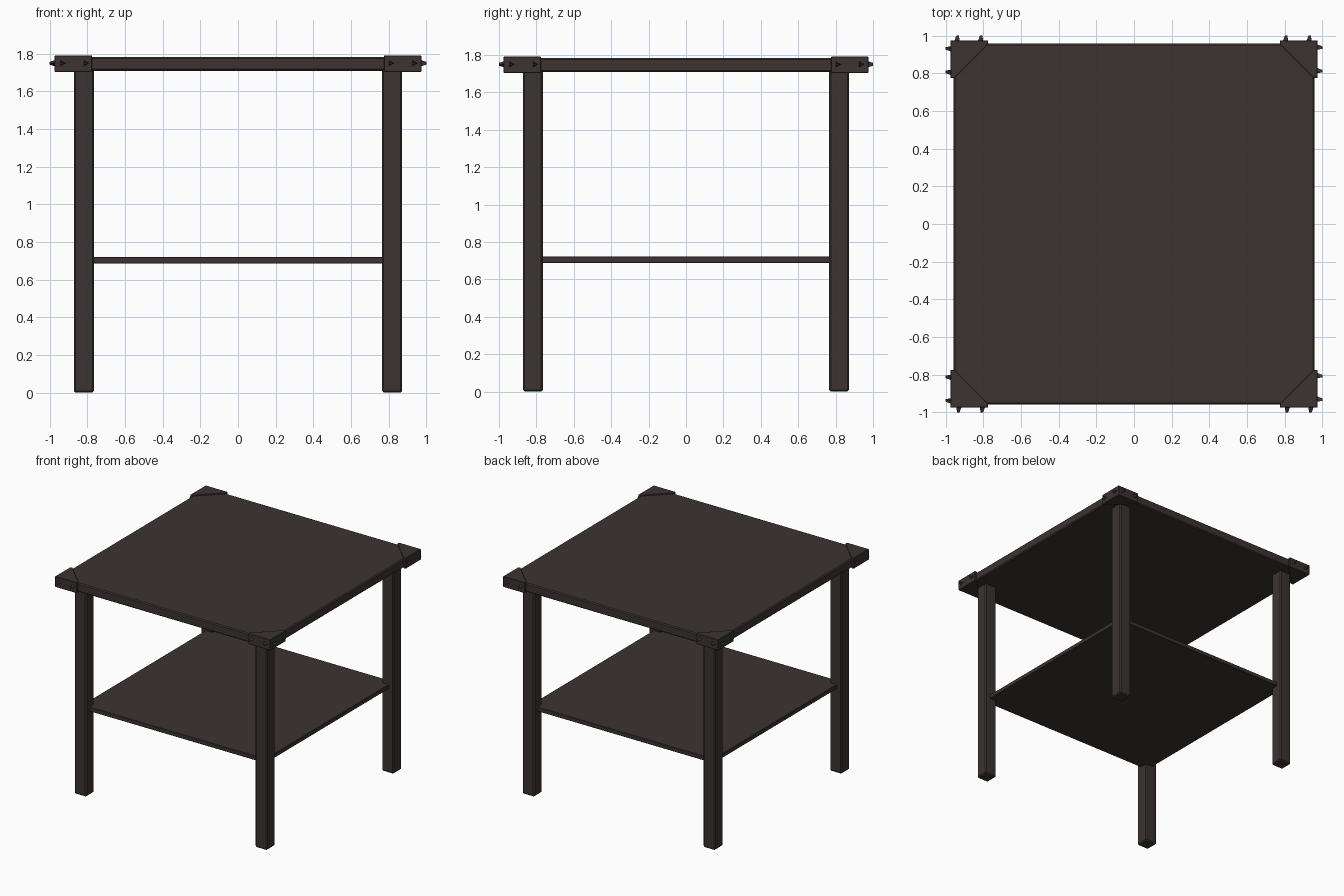
import bpy, bmesh, math
from mathutils import Matrix, Vector

if "Cube" in bpy.data.objects:
    bpy.data.objects.remove(bpy.data.objects["Cube"])

# Single dark wood colour
wood = bpy.data.materials.new("dark brown wood")
wood.diffuse_color = (0.043, 0.034, 0.033, 1)
wood.use_nodes = True
wood.node_tree.nodes["Principled BSDF"].inputs["Base Color"].default_value = wood.diffuse_color


def finish(name, bm):
    bmesh.ops.recalc_face_normals(bm, faces=bm.faces)
    me = bpy.data.meshes.new(name)
    bm.to_mesh(me)
    bm.free()
    me.materials.append(wood)
    ob = bpy.data.objects.new(name, me)
    bpy.context.collection.objects.link(ob)
    return ob


def box(name, lo, hi, bevel):
    bm = bmesh.new()
    bmesh.ops.create_cube(bm, size=1)
    lo, hi = Vector(lo), Vector(hi)
    for v in bm.verts:
        v.co = Vector([c * s + m for c, s, m in zip(v.co, hi - lo, (lo + hi) / 2)])
    bmesh.ops.bevel(bm, geom=bm.edges[:], offset=bevel, segments=1, affect='EDGES')
    return finish(name, bm)


def prism(name, pts, z0, z1, bevel):
    bm = bmesh.new()
    f = bm.faces.new([bm.verts.new((x, y, z0)) for x, y in pts])
    r = bmesh.ops.extrude_face_region(bm, geom=[f])
    for v in r["geom"]:
        if isinstance(v, bmesh.types.BMVert):
            v.co.z = z1
    bmesh.ops.recalc_face_normals(bm, faces=bm.faces)
    bmesh.ops.bevel(bm, geom=bm.edges[:], offset=bevel, segments=1, affect='EDGES')
    return finish(name, bm)


# Tabletop and lower shelf
box("tabletop", (-0.96, -0.96, 1.71), (0.96, 0.96, 1.783), 0.008)
box("lower_shelf", (-0.83, -0.83, 0.687), (0.83, 0.83, 0.722), 0.003)

# Bracket outline: triangular plate with short lips over the table edges
outline = [(0.975, 0.975), (0.775, 0.975), (0.775, 0.955), (0.955, 0.775), (0.975, 0.775)]
corners = ["back_right", "back_left", "front_left", "front_right"]
for i, name in enumerate(corners):
    rot = Matrix.Rotation(i * math.pi / 2, 4, 'Z')
    leg = box(name + "_leg", (0.765, 0.765, 0), (0.872, 0.872, 1.72), 0.009)
    leg.matrix_world = rot
    bracket = prism(name + "_bracket", outline, 1.704, 1.791, 0.003)
    bracket.matrix_world = rot

    # Two tapered three-sided studs on each outer face of the bracket
    bm = bmesh.new()
    for pos in (0.81, 0.935):
        tilt = Matrix.Rotation(math.pi / 2, 4, 'Y')
        on_x = Matrix.Translation((0.983, pos, 1.75)) @ tilt
        swap = Matrix.Rotation(math.pi / 2, 4, 'Z')
        on_y = Matrix.Translation((pos, 0.983, 1.75)) @ swap @ tilt
        for m in (on_x, on_y):
            bmesh.ops.create_cone(bm, cap_ends=True, segments=3, radius1=0.021,
                                  radius2=0.009, depth=0.034,
                                  matrix=m @ Matrix.Rotation(math.pi / 2, 4, 'Z')
                                  @ Matrix.Rotation(-math.pi / 2, 4, 'Z')
                                  @ Matrix.Rotation(0, 4, 'Z'))
    studs = finish(name + "_studs", bm)
    studs.matrix_world = rot
